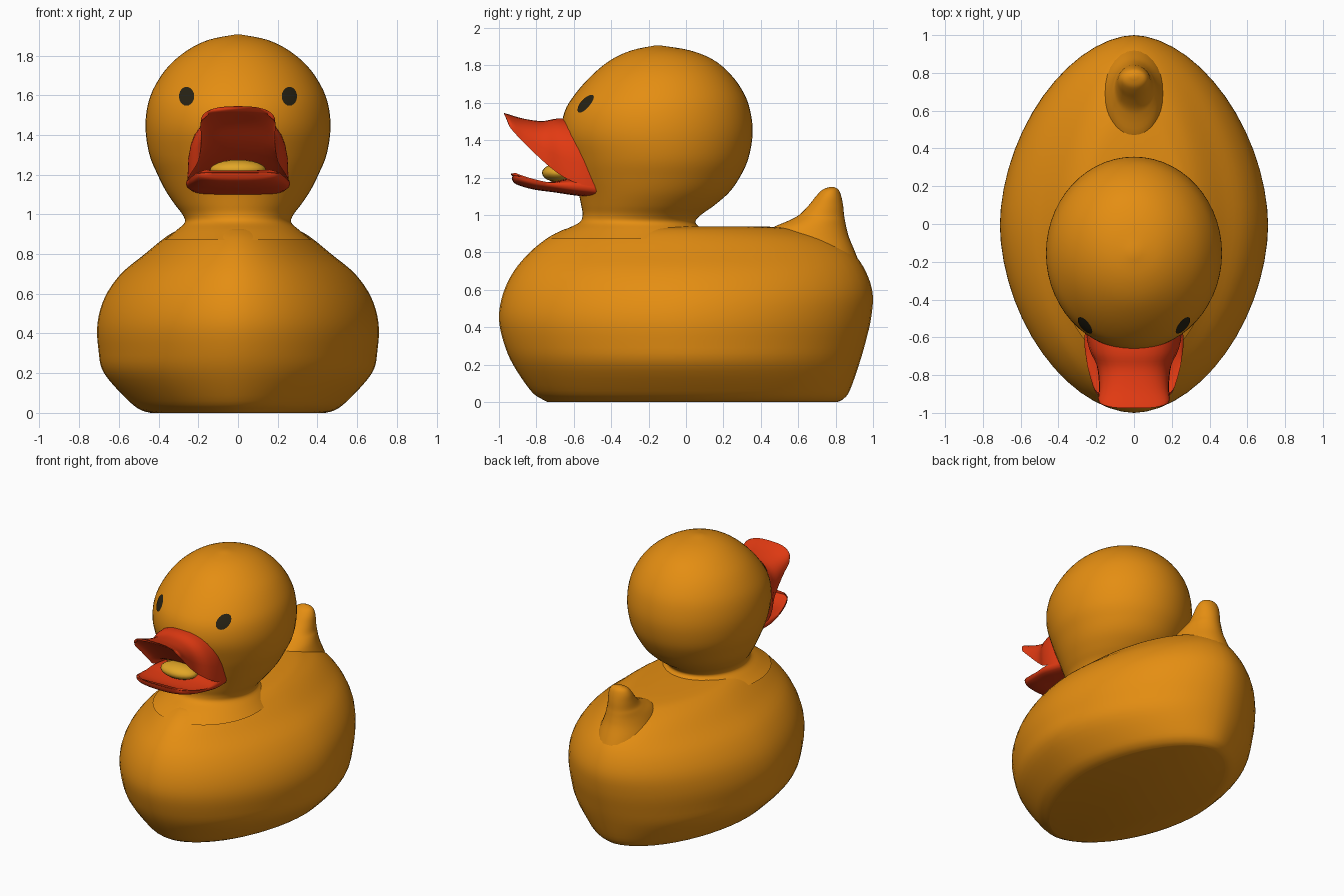
import bpy, bmesh, math
from mathutils import Vector
from mathutils.bvhtree import BVHTree

if "Cube" in bpy.data.objects:
    bpy.data.objects.remove(bpy.data.objects["Cube"])


def material(name, rgb):
    m = bpy.data.materials.new(name)
    m.diffuse_color = (*rgb, 1)
    m.use_nodes = True
    m.node_tree.nodes["Principled BSDF"].inputs["Base Color"].default_value = m.diffuse_color
    return m


ORANGE = material("orange", (0.78, 0.27, 0.006))
RED = material("red", (0.76, 0.042, 0.006))
YELLOW = material("yellow", (0.75, 0.38, 0.02))
DARK = material("dark_brown", (0.02, 0.016, 0.007))


def resample(rows, n):
    """Smooth curve through the key rows."""
    out = []
    for i in range(len(rows) - 1):
        a, b, c, d = (rows[max(0, min(len(rows) - 1, i + k))] for k in (-1, 0, 1, 2))
        for s in range(n):
            t = s / n
            out.append([0.5 * (2 * q + (r - p) * t + (2 * p - 5 * q + 4 * r - u) * t * t
                               + (3 * q - p - 3 * r + u) * t ** 3)
                        for p, q, r, u in zip(a, b, c, d)])
    out.append(list(rows[-1]))
    return out


def power(v, e):
    return math.copysign(abs(v) ** e, v)


def finish(name, bm, mat, angle=50):
    bmesh.ops.recalc_face_normals(bm, faces=bm.faces)
    mesh = bpy.data.meshes.new(name)
    bm.to_mesh(mesh)
    bm.free()
    mesh.materials.append(mat)
    ob = bpy.data.objects.new(name, mesh)
    bpy.context.collection.objects.link(ob)
    bpy.context.view_layer.objects.active = ob
    ob.select_set(True)
    bpy.ops.object.shade_smooth_by_angle(angle=math.radians(angle))
    ob.select_set(False)
    return ob


def skin(name, rings, mat, angle=50):
    """Closed surface through rings of points."""
    bm = bmesh.new()
    loops = [[bm.verts.new(p) for p in ring] for ring in rings]
    n = len(loops[0])
    for a, b in zip(loops, loops[1:]):
        for i in range(n):
            j = (i + 1) % n
            bm.faces.new((a[i], a[j], b[j], b[i]))
    bm.faces.new(loops[0])
    bm.faces.new(loops[-1])
    return finish(name, bm, mat, angle)


def stack(name, rows, mat, p=2.0, n=56):
    """Loft of level ovals; each row is z, front y, back y, half width."""
    rings = []
    for z, y0, y1, w in resample(rows, 4):
        angles = [2 * math.pi * i / n for i in range(n)]
        rings.append([(w * power(math.cos(a), 2 / p),
                       (y0 + y1) / 2 + (y1 - y0) / 2 * power(math.sin(a), 2 / p),
                       max(z, 0)) for a in angles])
    return skin(name, rings, mat)


def bill(name, rows, mat, n=16):
    """Loft towards the tip; row is half width, then y, z of edge, top and underside."""
    rings = []
    for w, ye, ze, yt, zt, yb, zb in resample(rows, 4):
        ring = []
        for yc, zc, sign in ((yt, zt, 1), (yb, zb, -1)):
            for i in range(n):
                a = sign * (-math.pi / 2 + math.pi * i / n)
                k = abs(math.cos(a)) ** 0.65
                ring.append((w * power(math.sin(a), 0.85),
                             ye + (yc - ye) * k, ze + (zc - ze) * k))
        rings.append(ring)
    return skin(name, rings, mat, 70)


# Body with a flat base
stack("body", [
    (0.0, -0.74, 0.81, 0.44), (0.015, -0.77, 0.84, 0.49), (0.06, -0.83, 0.875, 0.55),
    (0.2, -0.925, 0.925, 0.675), (0.32, -0.975, 0.96, 0.703), (0.45, -1.0, 0.99, 0.708),
    (0.58, -0.978, 0.998, 0.672), (0.7, -0.92, 0.96, 0.59), (0.8, -0.835, 0.89, 0.47),
    (0.87, -0.75, 0.79, 0.385), (0.91, -0.68, 0.67, 0.325), (0.93, -0.62, 0.57, 0.27),
    (0.938, -0.5, 0.42, 0.17)], ORANGE, p=1.82)

# Upturned tail
stack("tail", [
    (0.7, 0.42, 0.945, 0.19), (0.8, 0.42, 0.905, 0.18), (0.88, 0.42, 0.872, 0.155),
    (0.93, 0.46, 0.858, 0.135), (0.97, 0.55, 0.85, 0.115), (1.0, 0.605, 0.845, 0.10),
    (1.05, 0.655, 0.84, 0.09), (1.1, 0.695, 0.83, 0.08), (1.135, 0.73, 0.815, 0.058),
    (1.15, 0.77, 0.79, 0.015)], ORANGE, n=32)

# Head and neck
head = stack("head", [
    (0.87, -0.74, 0.12, 0.37), (0.92, -0.65, 0.09, 0.31), (0.96, -0.57, 0.05, 0.268),
    (1.0, -0.553, 0.08, 0.28), (1.05, -0.56, 0.15, 0.318), (1.12, -0.575, 0.23, 0.365),
    (1.2, -0.60, 0.287, 0.405), (1.3, -0.63, 0.333, 0.446), (1.43, -0.665, 0.356, 0.466),
    (1.55, -0.65, 0.345, 0.455), (1.65, -0.59, 0.31, 0.417), (1.75, -0.50, 0.24, 0.347),
    (1.83, -0.40, 0.145, 0.25), (1.88, -0.29, 0.02, 0.145), (1.905, -0.17, -0.13, 0.02)],
    ORANGE)

# Open bill
bill("upper_bill", [
    (0.24, -0.46, 1.15, -0.50, 1.49, -0.46, 1.20),
    (0.255, -0.55, 1.16, -0.60, 1.51, -0.56, 1.22),
    (0.24, -0.65, 1.20, -0.69, 1.515, -0.67, 1.28),
    (0.197, -0.75, 1.275, -0.77, 1.502, -0.77, 1.36),
    (0.185, -0.86, 1.38, -0.87, 1.515, -0.86, 1.445),
    (0.188, -0.935, 1.46, -0.955, 1.54, -0.93, 1.50),
    (0.15, -0.955, 1.50, -0.975, 1.545, -0.955, 1.52)], RED)
bill("lower_bill", [
    (0.24, -0.46, 1.14, -0.46, 1.20, -0.48, 1.09),
    (0.262, -0.60, 1.155, -0.60, 1.20, -0.60, 1.105),
    (0.255, -0.70, 1.168, -0.70, 1.18, -0.70, 1.12),
    (0.235, -0.80, 1.188, -0.82, 1.175, -0.82, 1.137),
    (0.205, -0.88, 1.212, -0.92, 1.205, -0.91, 1.165),
    (0.16, -0.91, 1.225, -0.937, 1.22, -0.932, 1.195)], RED)

# Tongue at the back of the mouth
bm = bmesh.new()
bmesh.ops.create_uvsphere(bm, u_segments=24, v_segments=12, radius=1)
for v in bm.verts:
    v.co = Vector((v.co.x * 0.14, -0.68 + v.co.y * 0.09, 1.225 + v.co.z * 0.05))
finish("tongue", bm, YELLOW)

# Eyes: thin oval plates laid on the head
deps = bpy.context.evaluated_depsgraph_get()
tree = BVHTree.FromObject(head, deps)


def on_head(x, z):
    hit, normal, _, _ = tree.ray_cast(Vector((x, -2, z)), Vector((0, 1, 0)))
    return hit + normal * 0.004


for side, label in ((-1, "left"), (1, "right")):
    bm = bmesh.new()
    rings = [[bm.verts.new(on_head(side * 0.257 + 0.038 * r * math.cos(a),
                                   1.593 + 0.047 * r * math.sin(a)))
              for a in (2 * math.pi * i / 20 for i in range(20))] for r in (0.35, 0.7, 1)]
    bm.faces.new(rings[0])
    for a, b in zip(rings, rings[1:]):
        for i in range(20):
            j = (i + 1) % 20
            bm.faces.new((a[i], a[j], b[j], b[i]))
    bm.normal_update()
    if sum(f.normal.y for f in bm.faces) > 0:
        bmesh.ops.reverse_faces(bm, faces=bm.faces)
    eye = finish(label + "_eye", bm, DARK)
    if sum(p.normal.y for p in eye.data.polygons) > 0:
        eye.data.flip_normals()
